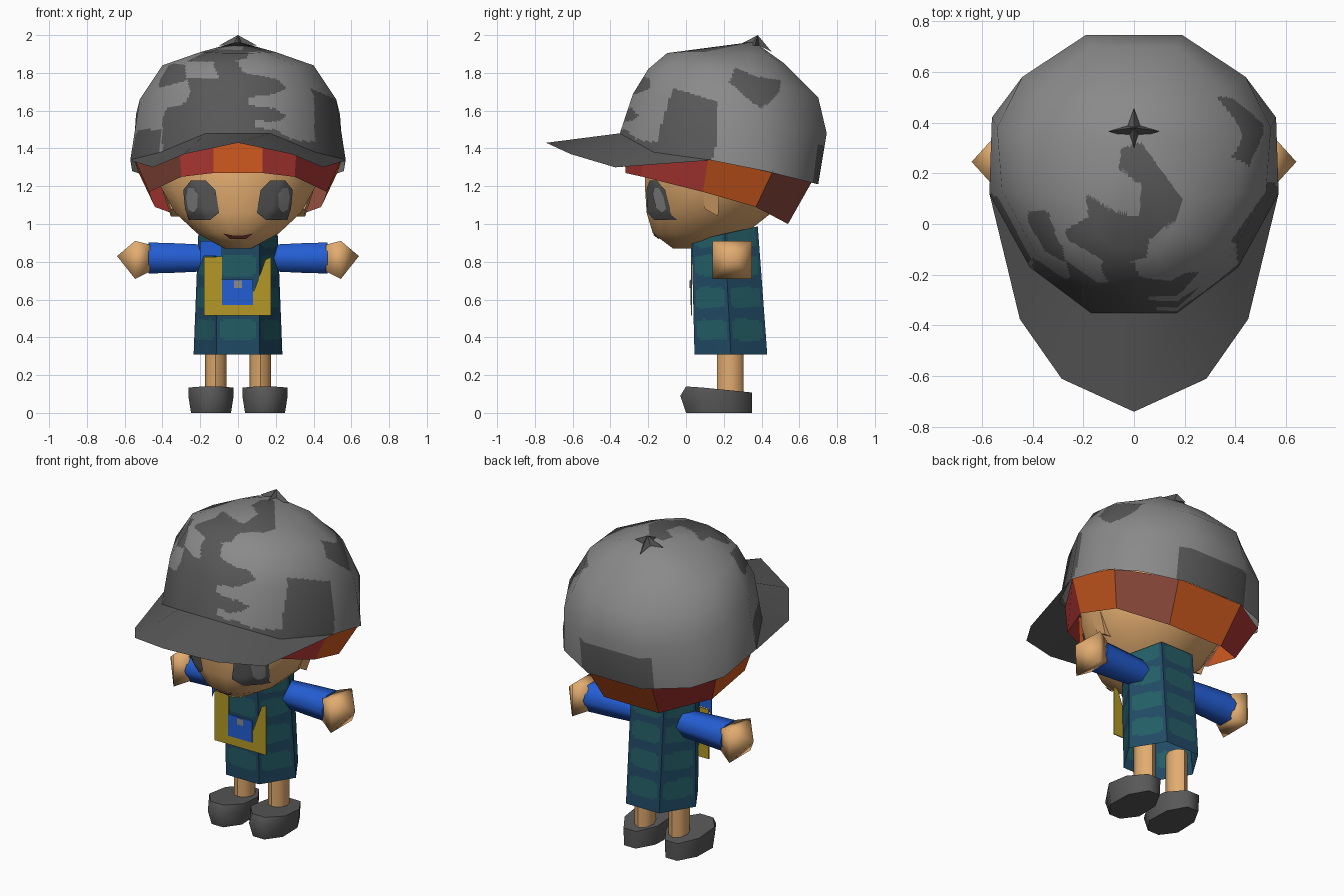
import bpy, bmesh, math
from mathutils import Vector
from mathutils.bvhtree import BVHTree

if "Cube" in bpy.data.objects:
    bpy.data.objects.remove(bpy.data.objects["Cube"])


def mat(name, r, g, b):
    m = bpy.data.materials.new(name)
    m.diffuse_color = [(c / 255 / 12.92 if c < 11 else ((c / 255 + .055) / 1.055) ** 2.4) for c in (r, g, b)] + [1]
    m.use_nodes = True
    m.node_tree.nodes["Principled BSDF"].inputs["Base Color"].default_value = m.diffuse_color
    return m


SKIN = mat("skin", 226, 172, 112)
LIGHT = mat("light_grey", 138, 138, 138)
DARK = mat("dark_grey", 88, 88, 88)
BLUE = mat("blue", 36, 94, 212)
YELLOW = mat("yellow", 180, 153, 38)
ORANGE = mat("orange", 212, 92, 32)
RED = mat("red", 176, 56, 52)
BROWN = mat("red_brown", 140, 74, 60)
TEAL = mat("dark_teal", 32, 74, 100)
PATCH = mat("light_teal", 35, 94, 102)


def finish(name, bm, mats, angle=35):
    me = bpy.data.meshes.new(name)
    bm.normal_update()
    bm.to_mesh(me)
    for m in mats:
        me.materials.append(m)
    me.shade_smooth()
    me.set_sharp_from_angle(angle=math.radians(angle))
    ob = bpy.data.objects.new(name, me)
    bpy.context.collection.objects.link(ob)
    return ob


def loft(rings, cap0=True, cap1=True, apex=None, closed=True):
    """Skin a stack of rings; optional end caps or a closing point."""
    bm = bmesh.new()
    vs = [[bm.verts.new(p) for p in r] for r in rings]
    n = len(vs[0])
    last = n if closed else n - 1
    for a, b in zip(vs, vs[1:]):
        for i in range(last):
            j = (i + 1) % n
            bm.faces.new((a[i], a[j], b[j], b[i]))
    if cap0:
        bm.faces.new(vs[0][::-1])
    if apex:
        t = bm.verts.new(apex)
        for i in range(n):
            bm.faces.new((vs[-1][i], vs[-1][(i + 1) % n], t))
    elif cap1:
        bm.faces.new(vs[-1])
    return bm


def sym(half):
    """Mirror half a ring across x = 0."""
    return list(half) + [(-x, y, z) for x, y, z in reversed(half)]


def inside(x, y, poly):
    hit = False
    for (x1, y1), (x2, y2) in zip(poly, poly[1:] + poly[:1]):
        if (y1 > y) != (y2 > y) and x < (x2 - x1) * (y - y1) / (y2 - y1) + x1:
            hit = not hit
    return hit


# Cap dome
cap_edge = [(.17, -.35, 1.48), (.41, -.17, 1.38), (.57, .12, 1.34), (.56, .42, 1.28), (.44, .58, 1.24), (.19, .70, 1.21)]
cap_rings = [
    cap_edge,
    [(.17, -.28, 1.69), (.38, -.13, 1.67), (.52, .13, 1.66), (.54, .38, 1.58), (.44, .58, 1.50), (.19, .745, 1.48)],
    [(.13, -.20, 1.82), (.30, -.08, 1.84), (.40, .12, 1.84), (.42, .35, 1.80), (.36, .52, 1.73), (.17, .70, 1.67)],
    [(.08, -.10, 1.905), (.15, -.03, 1.91), (.20, .12, 1.91), (.22, .33, 1.90), (.18, .45, 1.885), (.08, .52, 1.85)]]
bm = loft([sym(r) for r in cap_rings], cap0=False, apex=(0, .36, 1.965))
bm.normal_update()
layer = bm.verts.layers.float_vector.new("smooth_normal")
for v in bm.verts:
    v[layer] = v.normal
bmesh.ops.subdivide_edges(bm, edges=bm.edges[:], cuts=20, use_grid_fill=True)

# Camouflage shapes: front (x, z), side (y, z) and top (x, y)
front_camo = [
    [(-.40, 1.3), (-.40, 1.56), (-.38, 1.61), (-.28, 1.64), (-.25, 1.70), (-.27, 1.77), (-.1, 1.77), (-.13, 1.84),
     (-.1, 1.92), (.08, 1.92), (0, 1.85), (.03, 1.80), (.2, 1.77), (.26, 1.72), (.2, 1.69), (.05, 1.67), (.05, 1.63),
     (.2, 1.61), (.26, 1.57), (.2, 1.54), (.09, 1.55), (.08, 1.51), (.2, 1.50), (.28, 1.45), (.42, 1.43), (.5, 1.3)],
    [(-.42, 1.72), (-.40, 1.86), (-.28, 1.84), (-.27, 1.76)]]
right_camo = [
    [(-.16, 1.30), (-.14, 1.50), (-.07, 1.72), (.16, 1.65), (.17, 1.46), (.13, 1.30)],
    [(.23, 1.75), (.26, 1.83), (.37, 1.78), (.52, 1.76), (.48, 1.68), (.40, 1.61), (.33, 1.66)]]
left_camo = [[(-.16, 1.30), (-.14, 1.50), (.10, 1.50), (.13, 1.30)]]
top_camo = [[(-.05, .30), (.03, .32), (.10, .22), (.19, .10), (.17, .02), (.06, -.06), (.05, -.13), (-.04, -.16),
             (-.3, -.14), (-.28, -.03), (-.18, .03), (-.19, .12), (-.08, .05), (.02, .03), (.03, .15), (-.06, .22)]]
for f in bm.faces:
    c = f.calc_center_median()
    if c.z > 1.86:
        dark = any(inside(c.x, c.y, p) for p in top_camo)
    elif c.y > .5:
        dark = abs(c.x) < .25 and c.z < 1.42
    else:
        dark = any(inside(c.y, c.z, p) for p in (right_camo if c.x > 0 else left_camo)) and abs(c.x) > .3
        dark = dark or (c.y < .05 and any(inside(c.x, c.z, p) for p in front_camo))
    f.material_index = int(dark)
normals = [v[layer].normalized() for v in bm.verts]
bm.verts.layers.float_vector.remove(layer)
cap = finish("cap_dome", bm, [LIGHT, DARK], 180)
cap.data.normals_split_custom_set_from_vertices(normals)

# Cap brim
inner = [(0, -.35, 1.48)] + cap_edge[:3]
outer = [(0, -.74, 1.43), (.285, -.61, 1.37), (.45, -.375, 1.30), (.565, .10, 1.335)]
strip = lambda h: [(-x, y, z) for x, y, z in reversed(h[1:])] + h
finish("cap_brim", loft([strip(outer), strip(inner)], False, False, closed=False), [DARK])

# Star knob on the crown
star = []
for i in range(8):
    r = .1 if i % 2 == 0 else .035
    a = i * math.pi / 4
    star.append((r * math.cos(a), .365 + r * math.sin(a) * .9, 1.945 - .035 * (i == 2)))
finish("cap_star", loft([star], True, apex=(0, .38, 2.0)), [DARK], 10)

# Hair band below the cap, one colour per lock
hair_top = [(.13, -.33, 1.46), (.31, -.24, 1.41), (.555, .12, 1.36), (.53, .46, 1.28), (.23, .67, 1.23)]
hair_low = [(.13, -.32, 1.27), (.30, -.23, 1.25), (.47, .09, 1.17), (.44, .37, 1.09), (.19, .54, 1.0)]
bm = loft([sym(hair_low), sym(hair_top)], False, False)
for f, k in zip(bm.faces, [1, 1, 0, 2, 0, 1, 0, 2, 1, 0]):
    f.material_index = k
finish("hair_band", bm, [ORANGE, RED, BROWN], 5)


# Head
def oval(z, rx, y0, y1, n=16):
    return [(rx * math.cos(2 * math.pi * (i + .5) / n),
             (y0 + y1) / 2 + (y1 - y0) / 2 * math.sin(2 * math.pi * (i + .5) / n), z) for i in range(n)]


bm = loft([oval(.87, .07, -.07, .12), oval(.95, .22, -.18, .32), oval(1.06, .34, -.215, .46),
           oval(1.2, .42, -.225, .56), oval(1.4, .44, -.22, .58), oval(1.5, .36, -.15, .5)])
bm.normal_update()
face_tree = BVHTree.FromBMesh(bm)
finish("head", bm, [SKIN], 60)


# Painted face details laid onto the head
def face_plate(name, poly, m, lift):
    bm = bmesh.new()
    bm.faces.new([bm.verts.new((x, 0, z)) for x, z in poly])
    for k in range(-20, 21):
        for co, no in (((k * .018, 0, 0), (1, 0, 0)), ((0, 0, 1.1 + k * .018), (0, 0, 1))):
            bmesh.ops.bisect_plane(bm, geom=bm.verts[:] + bm.edges[:] + bm.faces[:], plane_co=co, plane_no=no)
    for v in bm.verts:
        hit = face_tree.ray_cast(Vector((v.co.x, -2, v.co.z)), Vector((0, 1, 0)))[0]
        v.co.y = (hit.y if hit else -.1) - lift
    bmesh.ops.recalc_face_normals(bm, faces=bm.faces[:])
    if sum(f.normal.y for f in bm.faces) > 0:
        bmesh.ops.reverse_faces(bm, faces=bm.faces[:])
    finish(name, bm, [m], 60)


eye = [(.10, 1.06), (.15, 1.02), (.26, 1.02), (.28, 1.08), (.29, 1.18), (.25, 1.23), (.17, 1.23), (.12, 1.18)]
shine = [(.215, 1.09), (.235, 1.06), (.265, 1.08), (.275, 1.14), (.265, 1.19), (.235, 1.19), (.215, 1.16)]
for side, s in (("right", 1), ("left", -1)):
    face_plate("eye_" + side, [(s * x, z) for x, z in eye], DARK, .009)
    face_plate("eye_shine_" + side, [(s * x, z) for x, z in shine], LIGHT, .016)
face_plate("mouth", [(-.08, .95), (-.04, .92), (.04, .92), (.08, .95), (.03, .94), (-.03, .94)], BROWN, .009)

# Six-sided open tunic with rows of woven patches
def tunic_ring(t):
    w, y0, y1 = .235 - .025 * t, .045 - .015 * t, .43 - .05 * t
    top = lambda y: .31 + (.60 + .22 * (y - y0)) * t
    c = sym([(x, y, top(y)) for x, y in ((.115, y0), (w, (y0 + y1) / 2), (.115, y1))])
    return [Vector(a).lerp(Vector(b), k / 12) for a, b in zip(c, c[1:] + c[:1]) for k in range(12)]


bm = loft([tunic_ring(i / 48) for i in range(49)], cap0=False)
for i, f in enumerate(bm.faces):
    z = f.calc_center_median().z
    row = min((.44, .61, .78, .93), key=lambda r: abs(r - z))
    f.material_index = int(i < 72 * 48 and ((i % 12 - 5.5) / 5.2) ** 4 + ((z - row) / .056) ** 4 < 1)
finish("tunic", bm, [TEAL, PATCH])


# Flat plates on the chest
def plate(name, poly, y, m):
    bm = loft([[(x, y, z) for x, z in poly], [(x, y + .006, z) for x, z in poly]])
    bmesh.ops.recalc_face_normals(bm, faces=bm.faces[:])
    finish(name, bm, [m])


plate("bag", [(-.18, .515), (.175, .515), (.175, .825), (.145, .81), (.085, .645), (-.085, .645), (-.085, .825),
              (-.18, .825)], .027, YELLOW)
plate("bag_pocket", [(-.085, .57), (.08, .57), (.08, .705), (-.085, .705)], .023, BLUE)
plate("pocket_badge", [(-.02, .66), (.02, .66), (.02, .70), (-.02, .70)], .019, LIGHT)
plate("collar", [(-.20, .78), (-.18, .83), (-.09, .83), (-.09, .91), (-.20, .91)], .026, BLUE)


# Limbs, built on +x and repeated on -x
def both(name, rings, m, angle=50, apex=None):
    for side, s in (("right", 1), ("left", -1)):
        flip = lambda p: (s * p[0], p[1], p[2])
        bm = loft([[flip(p) for p in r] for r in rings], apex=flip(apex) if apex else None)
        bmesh.ops.recalc_face_normals(bm, faces=bm.faces[:])
        finish(f"{name}_{side}", bm, [m], angle)


def section(x, ry, rz, z=.82, n=6, turn=0.0):
    return [(x, .245 + ry * math.cos(turn + 2 * math.pi * i / n), z + rz * math.sin(turn + 2 * math.pi * i / n))
            for i in range(n)]


q = math.pi / 4
both("arm", [section(.15, .075, .08), section(.33, .085, .09), section(.475, .095, .095)], BLUE, 75)
both("hand", [section(.465, .1, .1, .82, 4, q), section(.545, .148, .142, .81, 4, q)], SKIN, 85, (.64, .245, .83))
both("leg", [[(.118 + .056 * math.cos(k * q), .235 + .07 * math.sin(k * q), z) for k in range(8)]
             for z in (.08, .40)], SKIN)
both("ear", [[(x0, .08, 1.24), (x1, .10, 1.08), (x1, .17, 1.04), (x0, .18, 1.24)]
             for x0, x1 in ((.30, .28), (.42, .355))], SKIN)

# Shoes, flaring slightly from the sole
sole = [(-.045, -.03), (.045, -.03), (.12, .09), (.115, .24), (.045, .35), (-.045, .35), (-.115, .24), (-.12, .09)]
both("shoe", [[(.143 + x * .88, max(y, 0), 0) for x, y in sole],
              [(.143 + x, y, .09) for x, y in sole],
              [(.143 + x * .99, max(y, .0), .14 - .1 * max(y - .03, 0)) for x, y in sole]], DARK, 60)
